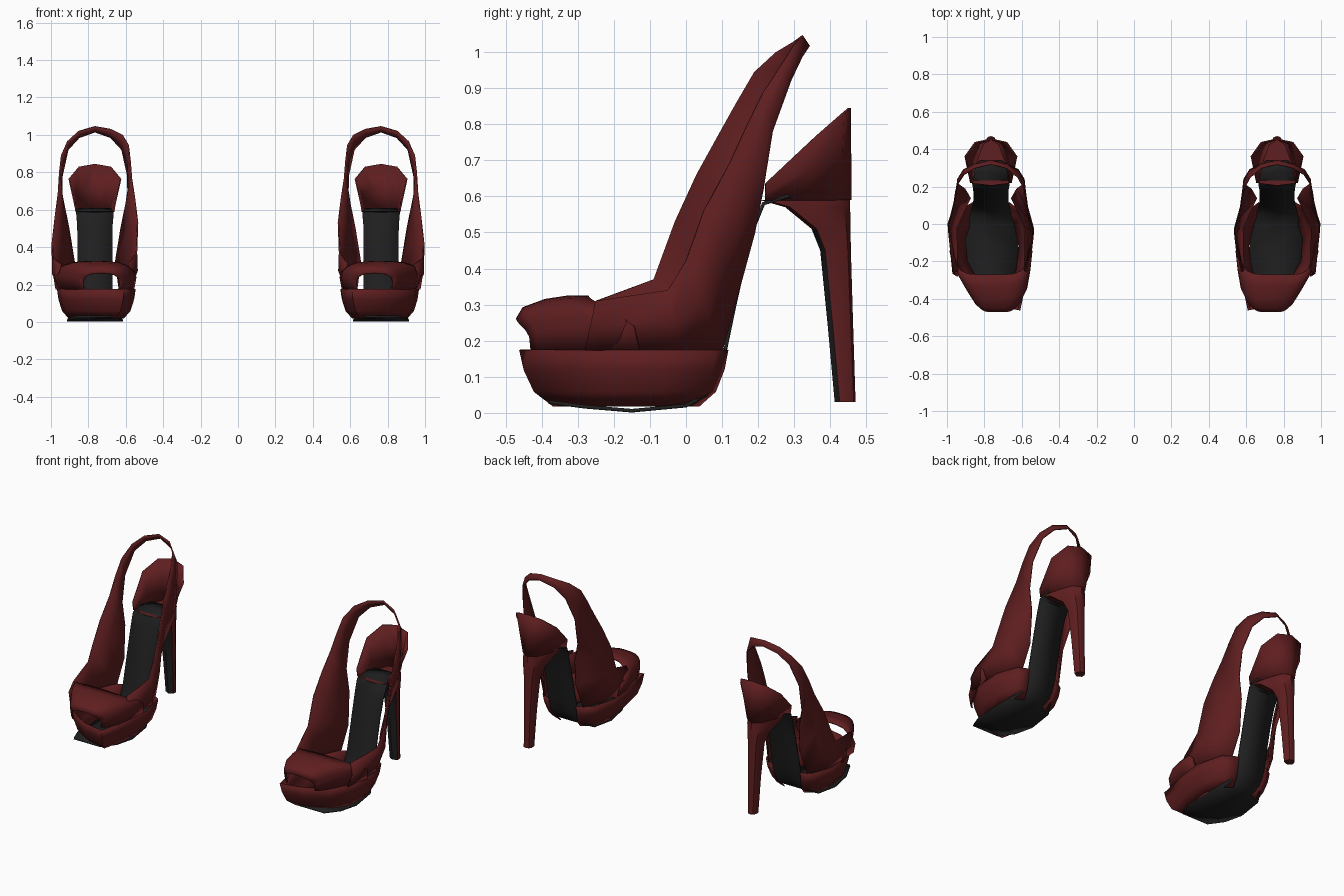
import bpy
import bmesh
import math

cube = bpy.data.objects.get("Cube")
if cube:
    bpy.data.objects.remove(cube, do_unlink=True)

CENTRE = 0.765      # distance of each shoe from the middle of the pair
SOLE_TOP = 0.175    # height where the upper meets the platform


def make_material(name, colour):
    material = bpy.data.materials.new(name)
    material.use_nodes = True
    material.diffuse_color = colour
    shader = material.node_tree.nodes["Principled BSDF"]
    shader.inputs["Base Color"].default_value = colour
    shader.inputs["Roughness"].default_value = 0.6
    return material


red = make_material("dark red leather", (0.115, 0.013, 0.014, 1))
black = make_material("black sole", (0.014, 0.014, 0.014, 1))


def loft(name, rows, closed=False, caps=False, thickness=0, is_black=None):
    """Skin rows of points, then mirror the part to make the other shoe."""
    bm = bmesh.new()
    rings = [[bm.verts.new(point) for point in row] for row in rows]
    count = len(rows[0])
    for lower, upper in zip(rings, rings[1:]):
        for i in range(count if closed else count - 1):
            j = (i + 1) % count
            bm.faces.new((lower[i], lower[j], upper[j], upper[i]))
    if caps:
        bm.faces.new(rings[0])
        bm.faces.new(rings[-1])
    bmesh.ops.remove_doubles(bm, verts=bm.verts, dist=0.0005)
    bmesh.ops.recalc_face_normals(bm, faces=bm.faces)
    bm.normal_update()
    if is_black:
        for face in bm.faces:
            face.material_index = int(is_black(face))
    mesh = bpy.data.meshes.new(name)
    bm.to_mesh(mesh)
    bm.free()
    mesh.materials.append(red)
    mesh.materials.append(black)
    part = bpy.data.objects.new(name, mesh)
    bpy.context.collection.objects.link(part)
    bpy.ops.object.select_all(action="DESELECT")
    part.select_set(True)
    bpy.context.view_layer.objects.active = part
    bpy.ops.object.shade_smooth_by_angle(angle=math.radians(40))
    if thickness:
        shell = part.modifiers.new("shell", "SOLIDIFY")
        shell.thickness = thickness
        shell.offset = 0
    part.modifiers.new("pair", "MIRROR").use_mirror_merge = False
    return part


# Platform: a band around the toe, drawn in towards the sole, open behind
outline = [(0.86, 0.115), (0.92, 0.08), (0.965, -0.05), (0.95, -0.22),
           (0.88, -0.35), (0.75, -0.43), (0.61, -0.46), (0.57, -0.27),
           (0.55, -0.1), (0.59, 0.06), (0.67, 0.115)]
levels = [(1, SOLE_TOP), (0.96, 0.12), (0.87, 0.06), (0.7, 0.02)]
middle_x, middle_y = 0.76, -0.15
loft("platform", [
    [(middle_x + (x - middle_x) * scale, middle_y + (y - middle_y) * scale, z)
     for x, y in outline] for scale, z in levels], thickness=0.006)

# Sole: one strip from the toe, under the platform and up the arched shank
# depth, height, half width
sole = [(-0.38, 0.03, 0.09), (-0.28, 0.017, 0.135), (-0.15, 0.006, 0.15),
        (0, 0.02, 0.14), (0.055, 0.05, 0.11), (0.09, 0.11, 0.1),
        (0.11, 0.18, 0.095), (0.135, 0.3, 0.093), (0.16, 0.41, 0.093),
        (0.19, 0.52, 0.095), (0.215, 0.58, 0.1), (0.28, 0.6, 0.1),
        (0.34, 0.605, 0.06)]
loft("sole_and_shank", [[(CENTRE + side * width, y, z) for side in (-1, 0, 1)]
                        for y, z, width in sole],
     thickness=0.01, is_black=lambda face: True)


# Vamp: arches over the toes, open at the front
def arch(x, y, sweep, width, height):
    points = []
    for step in range(15):
        angle = math.pi * step / 14
        side, rise = math.cos(angle), math.sin(angle)
        across = math.copysign(abs(side) ** 0.7, side)
        across *= min(1, 0.92 + 0.3 * rise)
        points.append((x + width * across,
                       y + sweep * side ** 4,
                       SOLE_TOP + height * max(rise, 0) ** 0.55))
    return points


loft("vamp", [arch(0.73, -0.468, 0.04, 0.1, 0.085),
              arch(0.73, -0.45, 0.04, 0.125, 0.115),
              arch(0.735, -0.39, 0.05, 0.165, 0.137),
              arch(0.752, -0.33, 0.09, 0.2, 0.146),
              arch(CENTRE, -0.27, 0.14, 0.225, 0.147)], thickness=0.008)

# Side walls running up into the sling strap
# lower edge: depth, height, half width
lower_edge = [(-0.28, SOLE_TOP, 0.18), (-0.02, SOLE_TOP, 0.185),
              (0.1, SOLE_TOP, 0.13), (0.14, 0.32, 0.11), (0.19, 0.5, 0.14),
              (0.215, 0.62, 0.178), (0.24, 0.78, 0.176),
              (0.29, 0.92, 0.145), (0.32, 0.985, 0.085), (0.34, 1.015, 0)]
top_width = [0.18, 0.222, 0.228, 0.212, 0.195, 0.188, 0.178, 0.145, 0.085, 0]
outer_top = [(-0.25, 0.31), (-0.05, 0.34), (0, 0.42), (0.05, 0.56),
             (0.12, 0.69), (0.17, 0.8), (0.215, 0.89), (0.265, 0.965),
             (0.3, 1.02), (0.32, 1.045)]
inner_top = [(-0.25, 0.31), (-0.09, 0.37), (-0.03, 0.53), (0.03, 0.66),
             (0.09, 0.77), (0.14, 0.86), (0.19, 0.945), (0.25, 1),
             (0.3, 1.03), (0.32, 1.045)]


def wall_section(side, low, top, width):
    y, z, low_width = low
    bulge = 0.022 if z < 0.4 else 0
    middle = (low_width + width) / 2 + bulge
    return [(CENTRE + side * low_width, y, z),
            (CENTRE + side * middle, (y + top[0]) / 2, (z + top[1]) / 2),
            (CENTRE + side * width, *top)]


outer_wall, inner_wall = [
    [wall_section(side, *parts) for parts in zip(lower_edge, tops, top_width)]
    for side, tops in ((1, outer_top), (-1, inner_top))]
loft("sling_upper", outer_wall + inner_wall[-2::-1], thickness=0.008)


# Heel: pinched back and a shallow black front, flaring from tip to seat
def heel_section(front, back, width, z, middle=1, rear=0.65):
    start = front + 0.014
    shape = [(1, 0), (middle, 0.5), (rear, 0.88), (0, 1),
             (-rear, 0.88), (-middle, 0.5), (-1, 0)]
    points = [(CENTRE + width * x, start + (back - start) * y, z)
              for x, y in shape]
    return points + [(CENTRE, front, z)]


seat = heel_section(0.205, 0.455, 0.1, 0.59, 0.78, 0.45)
loft("stiletto_heel", [heel_section(0.412, 0.47, 0.027, 0.03),
                       heel_section(0.392, 0.463, 0.032, 0.25),
                       heel_section(0.372, 0.457, 0.042, 0.45),
                       heel_section(0.348, 0.456, 0.058, 0.51, 0.9, 0.6),
                       heel_section(0.275, 0.455, 0.088, 0.57, 0.8, 0.48),
                       seat],
     closed=True, caps=True,
     is_black=lambda face: face.normal.y < -0.7
     and face.calc_center_median().z < 0.5)

# Heel counter: cup with a rim rising to the back
rim_half = [(0.108, 0.22, 0.635), (0.138, 0.36, 0.765), (0.085, 0.435, 0.83)]
rim = ([(CENTRE + x, y, z) for x, y, z in rim_half]
       + [(CENTRE, 0.453, 0.845)]
       + [(CENTRE - x, y, z) for x, y, z in reversed(rim_half)])
cup_base = seat[:-1]
belly = [[(a + b) / 2 for a, b in zip(low, high)]
         for low, high in zip(cup_base, rim)]
loft("heel_counter", [cup_base, belly, rim], thickness=0.008)
